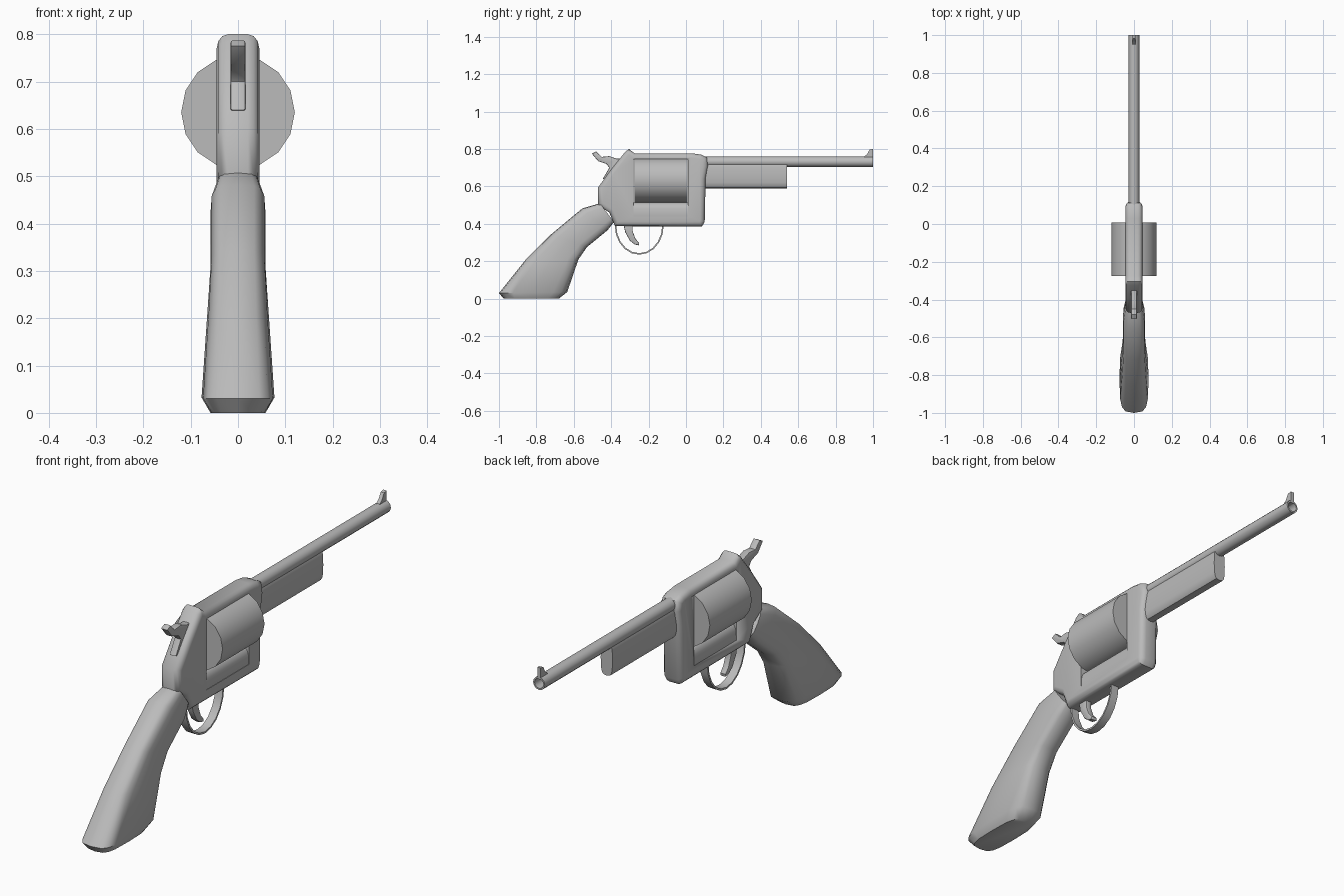
import bpy, bmesh, math

if "Cube" in bpy.data.objects:
    bpy.data.objects.remove(bpy.data.objects["Cube"])

gray = bpy.data.materials.new("steel gray")
gray.diffuse_color = (0.5, 0.5, 0.5, 1)
gray.use_nodes = True
gray.node_tree.nodes["Principled BSDF"].inputs["Base Color"].default_value = gray.diffuse_color


def finish(name, bm, angle=40):
    bmesh.ops.recalc_face_normals(bm, faces=bm.faces)
    me = bpy.data.meshes.new(name)
    bm.to_mesh(me)
    bm.free()
    ob = bpy.data.objects.new(name, me)
    bpy.context.collection.objects.link(ob)
    me.materials.append(gray)
    bpy.ops.object.select_all(action='DESELECT')
    ob.select_set(True)
    bpy.context.view_layer.objects.active = ob
    bpy.ops.object.shade_smooth_by_angle(angle=math.radians(angle))
    return ob


def prism(name, pts, half, bevel=0.0, segments=3):
    """Side outline (y, z) extruded across x, with rounded rims."""
    bm = bmesh.new()
    face = bm.faces.new([bm.verts.new((-half, y, z)) for y, z in pts])
    ext = bmesh.ops.extrude_face_region(bm, geom=[face])
    new = [v for v in ext["geom"] if isinstance(v, bmesh.types.BMVert)]
    bmesh.ops.translate(bm, verts=new, vec=(2 * half, 0, 0))
    if not any(len(f.verts) == len(pts) and f.calc_center_median().x < -half * 0.9 for f in bm.faces):
        bm.faces.new([v for v in bm.verts if v.co.x < 0])
    if bevel:
        rims = [e for e in bm.edges if abs(e.verts[0].co.x - e.verts[1].co.x) < 1e-6]
        bmesh.ops.bevel(bm, geom=rims, offset=bevel, segments=segments, profile=0.5,
                        affect='EDGES', clamp_overlap=True)
    return finish(name, bm)


def skin(bm, rings, cap=True):
    n = len(rings[0])
    for a, b in zip(rings, rings[1:]):
        for i in range(n):
            j = (i + 1) % n
            bm.faces.new((a[i], a[j], b[j], b[i]))
    if cap:
        bm.faces.new(rings[0])
        bm.faces.new(rings[-1])


def loft(name, sections, power=0.6, n=16):
    """Rounded-rectangle sections, each (back point, front point, half width)."""
    bm = bmesh.new()
    rings = []
    for (y0, z0), (y1, z1), half in sections:
        ring = []
        for i in range(n):
            a = 2 * math.pi * i / n
            c, s = math.cos(a), math.sin(a)
            u = 0.5 + 0.5 * math.copysign(abs(c) ** power, c)
            v = math.copysign(abs(s) ** power, s)
            ring.append(bm.verts.new((half * v, y0 + (y1 - y0) * u, z0 + (z1 - z0) * u)))
        rings.append(ring)
    skin(bm, rings)
    return finish(name, bm)


def lathe(name, profile, z, n):
    """Rings of (radius, y) about an axis along y."""
    bm = bmesh.new()
    rings = [[bm.verts.new((r * math.cos(2 * math.pi * i / n), y,
                            z + r * math.sin(2 * math.pi * i / n))) for i in range(n)]
             for r, y in profile]
    skin(bm, rings)
    return finish(name, bm)


# Grip
loft("grip", [((-0.975, 0.0), (-0.68, 0.0), 0.058),
              ((-1.0, 0.03), (-0.635, 0.035), 0.077),
              ((-0.86, 0.205), (-0.575, 0.21), 0.065),
              ((-0.72, 0.345), (-0.53, 0.275), 0.058),
              ((-0.555, 0.482), (-0.42, 0.365), 0.058),
              ((-0.46, 0.51), (-0.385, 0.41), 0.046)], power=0.55)

# Frame with the window for the drum cut through
frame = prism("frame", [(-0.38, 0.388), (0.085, 0.386), (0.10, 0.41), (0.105, 0.64),
                        (0.118, 0.71), (0.112, 0.755), (0.08, 0.77), (0.03, 0.777),
                        (-0.275, 0.777), (-0.305, 0.80), (-0.325, 0.785), (-0.40, 0.69),
                        (-0.47, 0.595), (-0.47, 0.50), (-0.41, 0.46)], 0.045, 0.024)
cutter = prism("window_cutter", [(-0.28, 0.44), (0.01, 0.44), (0.01, 0.745), (-0.28, 0.745)], 0.2)
cutter.hide_render = True
mod = frame.modifiers.new("window", 'BOOLEAN')
mod.object = cutter
mod.solver = 'EXACT'
bpy.ops.object.select_all(action='DESELECT')
frame.select_set(True)
bpy.context.view_layer.objects.active = frame
bpy.ops.object.modifier_apply(modifier=mod.name)
bpy.data.objects.remove(cutter)

# Rounded bar under the drum
loft("frame_lower_bar", [((-0.30, 0.386), (-0.30, 0.515), 0.044),
                         ((0.03, 0.386), (0.03, 0.515), 0.044)], power=0.7)

# Drum
lathe("drum", [(0.12, -0.276), (0.12, 0.009)], 0.635, 16)

# Barrel with an open muzzle, and the housing below it
lathe("barrel", [(0.028, 0.08), (0.028, 1.0), (0.021, 1.0), (0.021, 0.75)], 0.732, 12)
loft("barrel_housing", [((0.08, 0.59), (0.08, 0.735), 0.028),
                        ((0.54, 0.59), (0.54, 0.735), 0.028)], power=0.6)

# Front sight
prism("front_sight", [(0.94, 0.75), (1.0, 0.75), (1.0, 0.80), (0.982, 0.797), (0.968, 0.772)], 0.008)

# Hammer
prism("hammer", [(-0.36, 0.62), (-0.34, 0.75), (-0.37, 0.748), (-0.41, 0.762), (-0.45, 0.758),
                 (-0.48, 0.787), (-0.503, 0.775), (-0.47, 0.735), (-0.425, 0.72),
                 (-0.41, 0.70), (-0.445, 0.64)], 0.016, 0.005, 2)

# Trigger
prism("trigger", [(-0.335, 0.40), (-0.325, 0.355), (-0.30, 0.31), (-0.275, 0.29), (-0.252, 0.285),
                  (-0.25, 0.297), (-0.27, 0.32), (-0.285, 0.36), (-0.285, 0.40)], 0.014, 0.005, 2)

# Trigger guard
arc = [math.pi + math.pi * i / 10 for i in range(11)]
outer = [(-0.25 + 0.131 * math.cos(a), 0.392 + 0.157 * math.sin(a)) for a in arc]
inner = [(-0.25 + 0.123 * math.cos(a), 0.392 + 0.149 * math.sin(a)) for a in reversed(arc)]
prism("trigger_guard", outer + inner, 0.018)
